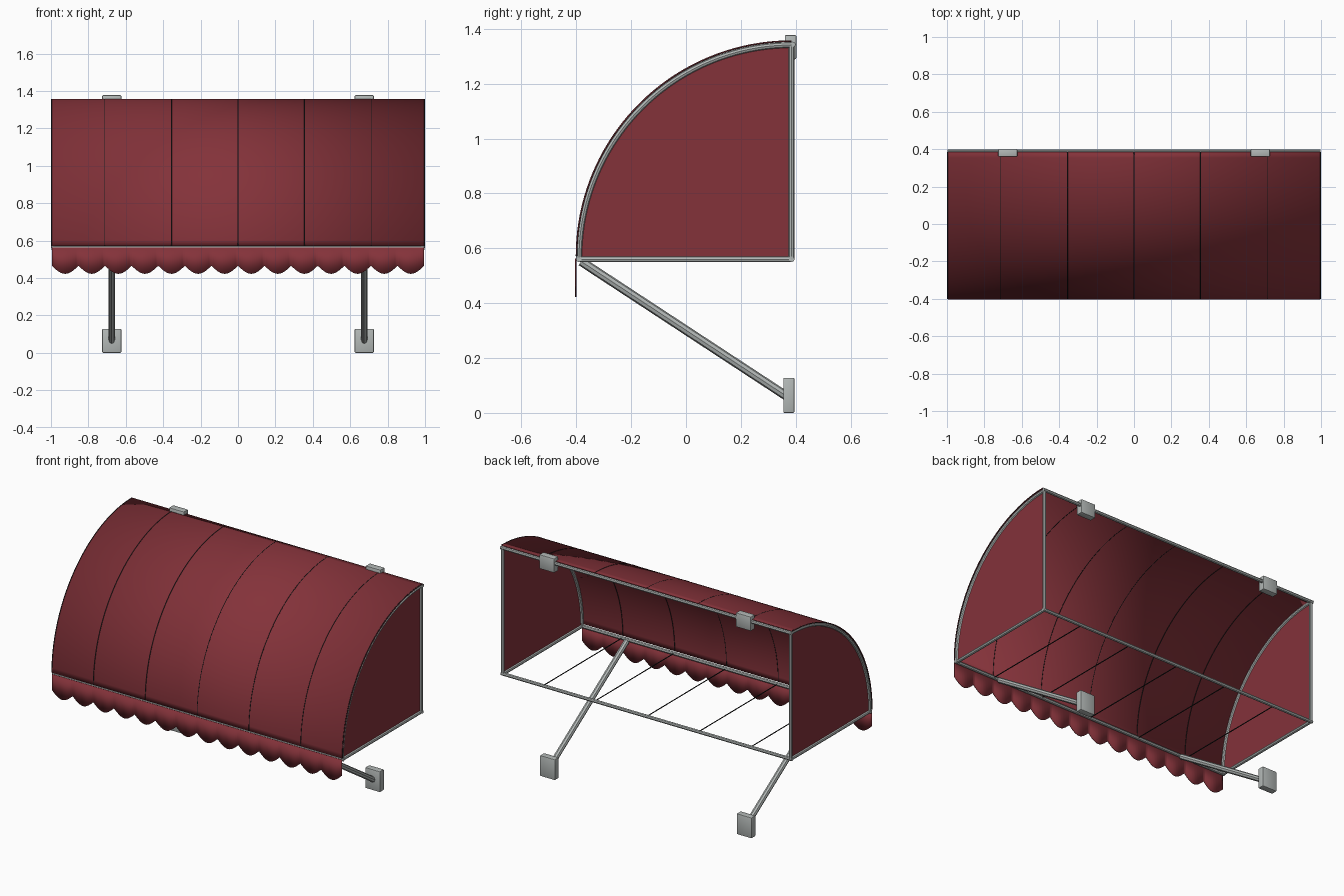
import bpy, bmesh, math
from mathutils import Vector

cube = bpy.data.objects.get("Cube")
if cube:
    bpy.data.objects.remove(cube)


def material(name, rgb, rough=0.6):
    m = bpy.data.materials.new(name)
    m.use_nodes = True
    m.diffuse_color = (*rgb, 1)
    bsdf = m.node_tree.nodes["Principled BSDF"]
    bsdf.inputs["Base Color"].default_value = (*rgb, 1)
    bsdf.inputs["Roughness"].default_value = rough
    return m


RED = material("red canvas", (0.23, 0.032, 0.042))
METAL = material("grey metal", (0.45, 0.48, 0.47))
DARK = material("dark seam", (0.012, 0.012, 0.013))

BACK, FRONT, BASE = 0.385, -0.39, 0.56   # frame depth and lower bar height
END = 0.988                              # x of the end frames
ARM = 0.675                              # x of arms and brackets
CANOPY_BASE, CANOPY_R = 0.571, 0.784


def arc(radius, base, steps=40):
    """Quarter circle (y, z) from the front edge up to the wall."""
    return [(BACK - radius * math.cos(i / steps * math.pi / 2),
             base + radius * math.sin(i / steps * math.pi / 2))
            for i in range(steps + 1)]


def finish(obj, mat, angle=35):
    obj.data.materials.append(mat)
    bpy.ops.object.select_all(action='DESELECT')
    obj.select_set(True)
    bpy.context.view_layer.objects.active = obj
    bpy.ops.object.shade_smooth_by_angle(angle=math.radians(angle))
    return obj


def from_bmesh(name, bm, mat):
    bmesh.ops.recalc_face_normals(bm, faces=bm.faces)
    me = bpy.data.meshes.new(name)
    bm.to_mesh(me)
    bm.free()
    obj = bpy.data.objects.new(name, me)
    bpy.context.collection.objects.link(obj)
    return finish(obj, mat)


def tube(name, points, radius, mat, closed=False):
    curve = bpy.data.curves.new(name, 'CURVE')
    curve.dimensions = '3D'
    curve.bevel_depth = radius
    curve.bevel_resolution = 2
    curve.use_fill_caps = True
    spline = curve.splines.new('POLY')
    spline.points.add(len(points) - 1)
    for p, co in zip(spline.points, points):
        p.co = (*co, 1)
    spline.use_cyclic_u = closed
    obj = bpy.data.objects.new(name, curve)
    bpy.context.collection.objects.link(obj)
    bpy.ops.object.select_all(action='DESELECT')
    obj.select_set(True)
    bpy.context.view_layer.objects.active = obj
    bpy.ops.object.convert(target='MESH')
    return finish(bpy.context.object, mat)


def block(name, centre, size, mat):
    bm = bmesh.new()
    bmesh.ops.create_cube(bm, size=1)
    bmesh.ops.scale(bm, vec=size, verts=bm.verts)
    bmesh.ops.translate(bm, vec=centre, verts=bm.verts)
    bmesh.ops.bevel(bm, geom=bm.edges[:], offset=0.004, segments=2,
                    affect='EDGES', profile=0.5)
    return from_bmesh(name, bm, mat)


def strip(name, rails, mat, thickness):
    """Sheet bridging two equal rows of points."""
    bm = bmesh.new()
    a, b = [[bm.verts.new(p) for p in rail] for rail in rails]
    for i in range(len(a) - 1):
        bm.faces.new((a[i], a[i + 1], b[i + 1], b[i]))
    obj = from_bmesh(name, bm, mat)
    mod = obj.modifiers.new("thickness", 'SOLIDIFY')
    mod.thickness = thickness
    mod.offset = 0
    return obj


# Curved canopy
profile = arc(CANOPY_R, CANOPY_BASE)
strip("canopy", [[(x, y, z) for y, z in profile] for x in (-1, 1)], RED, 0.004)

# Scalloped valance along the front edge
scallops, per = 14, 12
xs = [-0.995 + 1.99 * i / (scallops * per) for i in range(scallops * per + 1)]
lower = [(x, -0.402, 0.465 - 0.043 * math.sin(math.pi * (i % per) / per))
         for i, x in enumerate(xs)]
strip("valance", [[(x, -0.402, 0.563) for x in xs], lower], RED, 0.004)

# Long horizontal bars
for name, y, z in (("front_bar", FRONT, BASE), ("back_bar", BACK, BASE),
                   ("top_bar", BACK + 0.004, BASE + 0.783)):
    tube(name, [(-0.998, y, z), (0.998, y, z)], 0.0105, METAL)

for side, s in (("left", 1), ("right", -1)):
    # End frame and its canvas panel
    x = s * END
    outline = [(x, y, z) for y, z in arc(BACK - FRONT, BASE + 0.006)]
    tube(side + "_end_arch", outline, 0.0105, METAL)
    tube(side + "_end_post", [(x, BACK, BASE), (x, BACK, BASE + 0.785)],
         0.0105, METAL)
    tube(side + "_end_rail", [(x, FRONT, BASE), (x, BACK, BASE)],
         0.0105, METAL)
    bm = bmesh.new()
    bm.faces.new([bm.verts.new(p) for p in outline + [(x, BACK, BASE)]])
    from_bmesh(side + "_end_panel", bm, RED)

    # Support arm, wall plate and top bracket
    x = s * ARM
    tube(side + "_support_arm", [(x, FRONT + 0.008, BASE - 0.008),
                                 (x, 0.365, 0.062)], 0.0165, METAL)
    block(side + "_wall_plate", (x, 0.375, 0.064), (0.102, 0.04, 0.128), METAL)
    block(side + "_top_bracket", (x, 0.381, 1.333), (0.102, 0.042, 0.088), METAL)

    # Dark edging on the canopy ends
    tube(side + "_canopy_edging", [(s * 0.997, y, z) for y, z in profile],
         0.003, DARK)

# Canopy seams with thin wires across the open underside
for i in range(-2, 3):
    x = i * 0.356
    tube("seam_%d" % (i + 3), [(x, y, z) for y, z in profile], 0.003, DARK)
    tube("wire_%d" % (i + 3), [(x, FRONT, BASE), (x, BACK, BASE)], 0.003, DARK)
